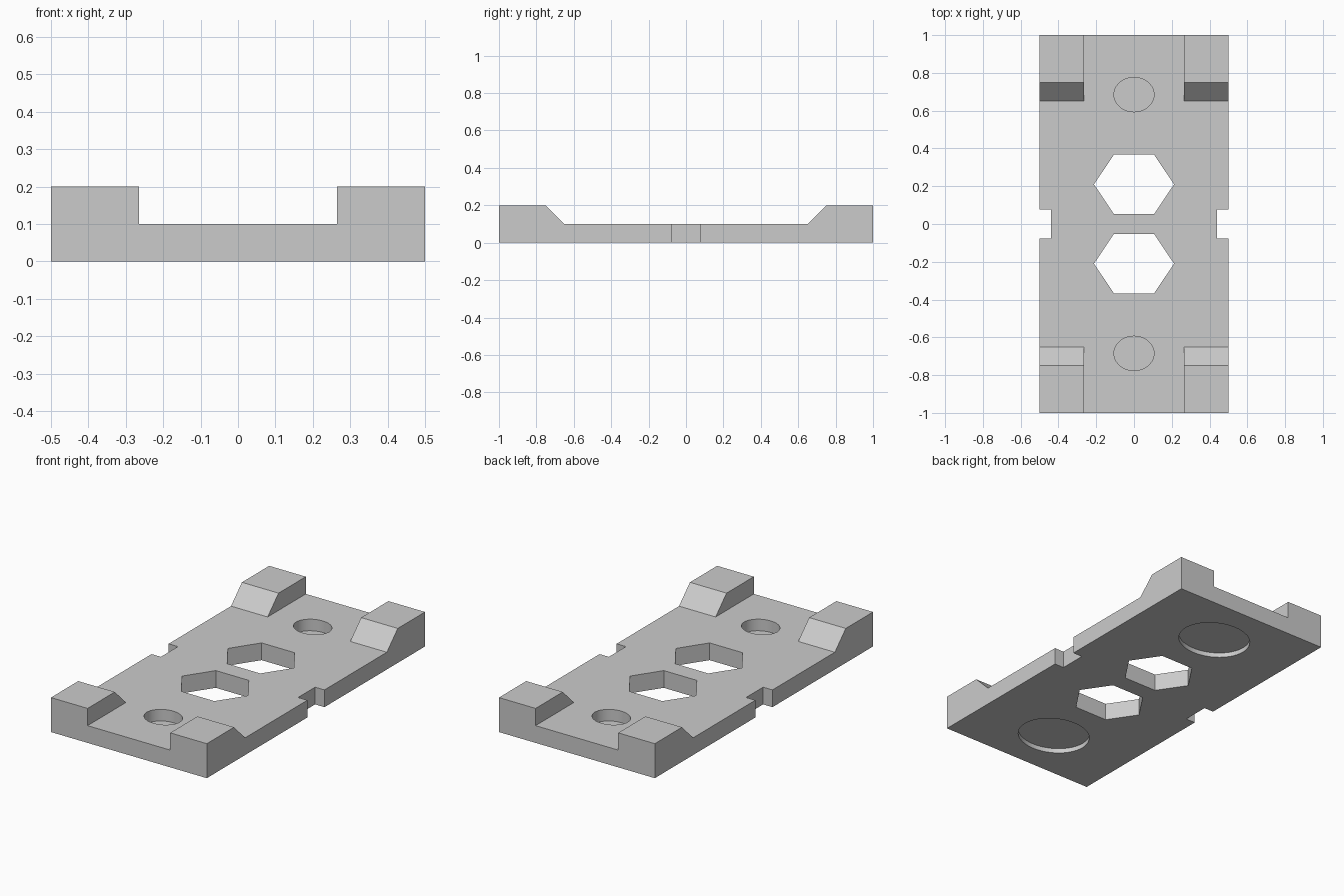
import bpy
import bmesh
from mathutils import Matrix

cube = bpy.data.objects.get("Cube")
if cube:
    bpy.data.objects.remove(cube)

grey = bpy.data.materials.new("light grey plastic")
grey.use_nodes = True
colour = (0.6, 0.6, 0.6, 1)
grey.diffuse_color = colour
grey.node_tree.nodes["Principled BSDF"].inputs["Base Color"].default_value = colour


def add_object(name, bm):
    bmesh.ops.recalc_face_normals(bm, faces=bm.faces)
    mesh = bpy.data.meshes.new(name)
    bm.to_mesh(mesh)
    bm.free()
    mesh.materials.append(grey)
    obj = bpy.data.objects.new(name, mesh)
    bpy.context.collection.objects.link(obj)
    return obj


def hide_cutter(obj):
    obj.hide_render = True
    obj.hide_viewport = True
    obj.display_type = 'WIRE'
    return obj


def box(name, size, centre):
    bm = bmesh.new()
    bmesh.ops.create_cube(bm, size=1, matrix=Matrix.Translation(centre) @ Matrix.Diagonal((*size, 1)))
    return hide_cutter(add_object(name, bm))


def hole(name, sides, rx, ry, y, bottom, top):
    bm = bmesh.new()
    place = Matrix.Translation((0, y, (bottom + top) / 2)) @ Matrix.Diagonal((rx, ry, top - bottom, 1))
    # turn the prism so that a corner points along x
    turn = Matrix.Rotation(-1.5707963, 4, 'Z')
    bmesh.ops.create_cone(bm, cap_ends=True, segments=sides, radius1=1, radius2=1,
                          depth=1, matrix=place @ turn)
    return hide_cutter(add_object(name, bm))


# Base plate with raised, ramped ends: side profile swept across the width
half = [(1, 0), (1, 0.2), (0.75, 0.2), (0.65, 0.1)]
profile = half + [(-y, z) for y, z in reversed(half)]
bm = bmesh.new()
face = bm.faces.new([bm.verts.new((-0.5, y, z)) for y, z in profile])
swept = bmesh.ops.extrude_face_region(bm, geom=[face])["geom"]
bmesh.ops.translate(bm, vec=(1, 0, 0), verts=[v for v in swept if isinstance(v, bmesh.types.BMVert)])
plate = add_object("base_plate", bm)

# Channel that splits each raised end into two corner blocks
cutters = [box("channel_cutter", (0.53, 2.4, 0.2), (0, 0, 0.2))]

for side, word in ((1, "left"), (-1, "right")):
    # Small notch in the middle of each long edge
    cutters.append(box(word + "_notch_cutter", (0.12, 0.156, 0.6), (side * 0.5, 0, 0.1)))

for side, word in ((1, "back"), (-1, "front")):
    # Hexagonal through hole, blind screw hole and wider recess underneath
    unit = hole(word + "_hexagon_cutter", 6, 0.212, 0.182, side * 0.21, -0.1, 0.3)
    cutters.append(unit)
    cutters.append(hole(word + "_screw_hole_cutter", 48, 0.106, 0.091, side * 0.685, 0.033, 0.3))
    cutters.append(hole(word + "_recess_cutter", 48, 0.206, 0.178, side * 0.685, -0.1, 0.027))

for cutter in cutters:
    mod = plate.modifiers.new(cutter.name, 'BOOLEAN')
    mod.operation = 'DIFFERENCE'
    mod.solver = 'EXACT'
    mod.object = cutter

# Bake the cuts and drop the cutters
bpy.context.view_layer.update()
graph = bpy.context.evaluated_depsgraph_get()
plate_mesh = bpy.data.meshes.new_from_object(plate.evaluated_get(graph))
plate.modifiers.clear()
plate.data = plate_mesh
for cutter in cutters:
    bpy.data.objects.remove(cutter)

# Smooth the round walls only
bpy.ops.object.select_all(action='DESELECT')
plate.select_set(True)
bpy.context.view_layer.objects.active = plate
bpy.ops.object.shade_smooth_by_angle(angle=0.5)
